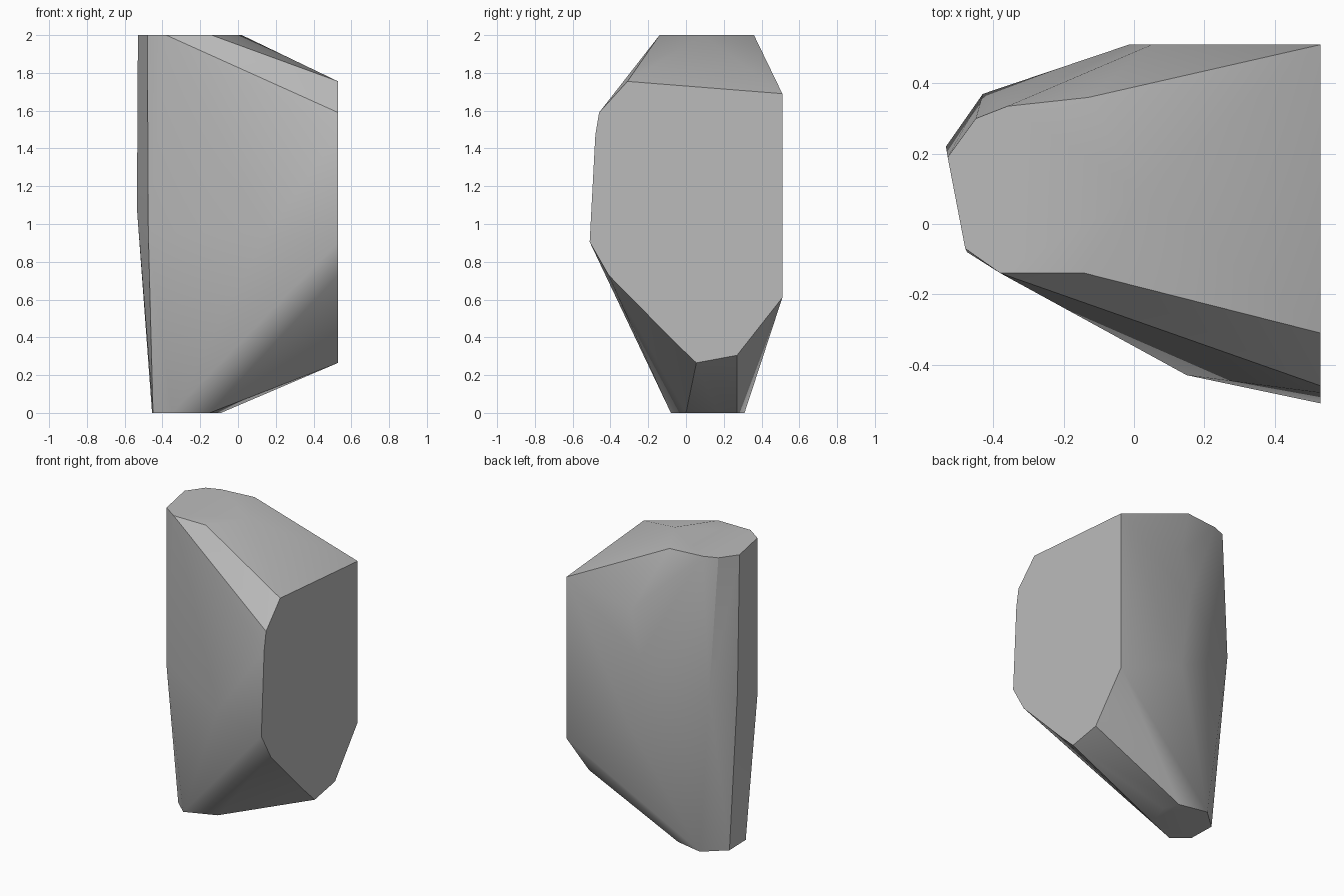
import bpy
import bmesh
from math import radians

cube = bpy.data.objects.get("Cube")
if cube:
    bpy.data.objects.remove(cube, do_unlink=True)


def make_material(name, colour):
    material = bpy.data.materials.new(name)
    material.use_nodes = True
    material.diffuse_color = colour
    shader = material.node_tree.nodes["Principled BSDF"]
    shader.inputs["Base Color"].default_value = colour
    shader.inputs["Roughness"].default_value = 0.8
    return material


# Flat outlines where the fragment is cut off: top and bottom in (x, y)
top_outline = [(-.53, .19), (-.48, -.07), (-.38, -.14), (-.14, -.14),
               (.02, .09), (-.13, .36), (-.36, .335), (-.45, .30)]
bottom_outline = [(-.455, .19), (-.45, .01), (-.35, -.08), (-.15, 0),
                  (-.09, .17), (-.13, .27), (-.32, .31)]

# Large side cut in (y, z), and the flat back patch in (x, z)
side_outline = [(-.31, 1.755), (.51, 1.69), (.51, .61), (.27, .305),
                (.055, .265), (-.05, .365), (-.41, .73), (-.51, .905),
                (-.48, 1.47), (-.46, 1.59)]
back_outline = [(.05, .8), (-.015, 1.3), (.05, 1.6)]

# Corners of the rounded belly between the cuts
belly_corners = [(-.535, .22, 1.08), (-.43, .37, 1.1),
                 (-.475, -.08, .96), (.15, -.43, .945)]

points = [(x, y, 2) for x, y in top_outline]
points += [(x, y, 0) for x, y in bottom_outline]
points += [(.53, y, z) for y, z in side_outline]
points += [(x, .51, z) for x, z in back_outline]
points += belly_corners

# Wrap the corners in a convex skin and merge the flat areas
bm = bmesh.new()
for point in points:
    bm.verts.new(point)
hull = bmesh.ops.convex_hull(bm, input=bm.verts[:], use_existing_faces=False)
unused = [v for v in bm.verts if not v.link_faces]
bmesh.ops.delete(bm, geom=unused, context='VERTS')
bmesh.ops.dissolve_limit(bm, angle_limit=radians(.5),
                         verts=bm.verts[:], edges=bm.edges[:])
bmesh.ops.recalc_face_normals(bm, faces=bm.faces[:])

mesh = bpy.data.meshes.new("rock_fragment")
bm.to_mesh(mesh)
bm.free()
mesh.materials.append(make_material("stone grey", (.5, .5, .5, 1)))

rock = bpy.data.objects.new("rock_fragment", mesh)
bpy.context.collection.objects.link(rock)

# Soft shading on the belly, crisp edges at the cuts
bpy.ops.object.select_all(action='DESELECT')
rock.select_set(True)
bpy.context.view_layer.objects.active = rock
bpy.ops.object.shade_smooth_by_angle(angle=radians(30))
